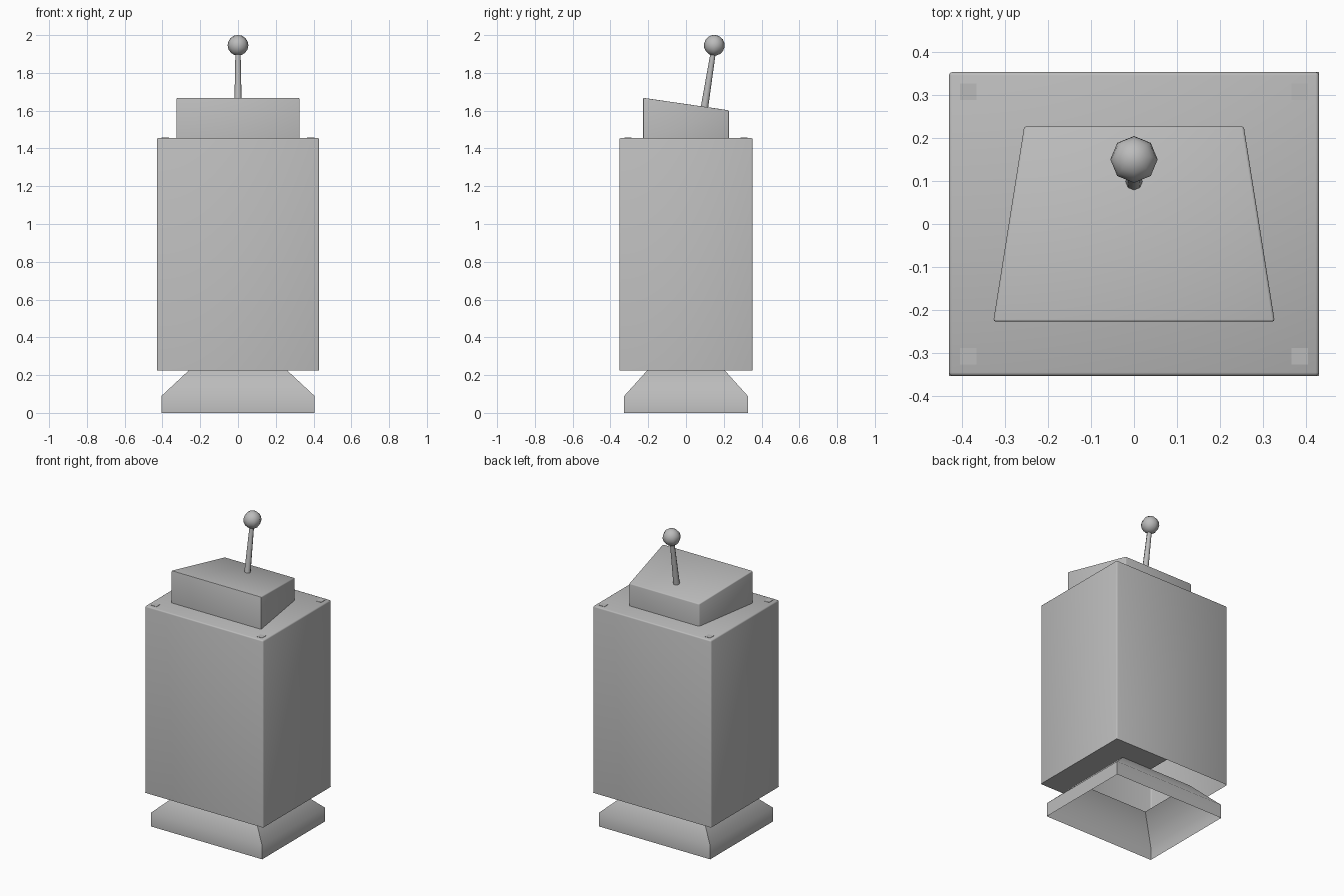
import bpy, bmesh, math
from mathutils import Vector

if "Cube" in bpy.data.objects:
    bpy.data.objects.remove(bpy.data.objects["Cube"])

GREY = (0.5, 0.5, 0.5, 1)
grey = bpy.data.materials.new("plain_grey")
grey.use_nodes = True
grey.diffuse_color = GREY
grey.node_tree.nodes["Principled BSDF"].inputs["Base Color"].default_value = GREY


def finish(name, bm, angle=30):
    mesh = bpy.data.meshes.new(name)
    bm.to_mesh(mesh)
    bm.free()
    mesh.materials.append(grey)
    ob = bpy.data.objects.new(name, mesh)
    bpy.context.collection.objects.link(ob)
    bpy.ops.object.select_all(action='DESELECT')
    ob.select_set(True)
    bpy.context.view_layer.objects.active = ob
    bpy.ops.object.shade_smooth_by_angle(angle=math.radians(angle))
    return ob


def rect(bm, hx, hy, z):
    return [bm.verts.new((sx * hx, sy * hy, z))
            for sx, sy in ((-1, -1), (1, -1), (1, 1), (-1, 1))]


def bridge(bm, low, high):
    for i in range(4):
        j = (i + 1) % 4
        bm.faces.new((low[i], low[j], high[j], high[i]))


def soften(bm, edges, width):
    bmesh.ops.bevel(bm, geom=edges, offset=width, segments=2,
                    affect='EDGES', profile=0.5)


# Open flared foot, a single skin
bm = bmesh.new()
rings = [rect(bm, 0.405, 0.327, 0), rect(bm, 0.405, 0.327, 0.09),
         rect(bm, 0.26, 0.205, 0.225)]
bridge(bm, rings[0], rings[1])
bridge(bm, rings[1], rings[2])
finish("flared_foot", bm, 55)

# Hollow cabinet, with softened upper edges
bm = bmesh.new()
low, high = rect(bm, 0.43, 0.353, 0.225), rect(bm, 0.43, 0.353, 1.455)
bridge(bm, low, high)
bm.faces.new(high)
soften(bm, [e for e in bm.edges if max(v.co.z for v in e.verts) > 1], 0.008)
finish("cabinet", bm, 50)

# Underside plates around the neck, leaving one corner open
bm = bmesh.new()
for x0, x1, y0, y1 in ((0.26, 0.43, -0.353, 0.353), (0.04, 0.26, 0.205, 0.353),
                       (-0.43, 0.26, -0.353, -0.205)):
    bm.faces.new([bm.verts.new((x, y, 0.225))
                  for x, y in ((x0, y0), (x0, y1), (x1, y1), (x1, y0))])
finish("cabinet_underside", bm)

# Small square caps on the cabinet top
for sx, side in ((-1, "right"), (1, "left")):
    for sy, end in ((-1, "front"), (1, "back")):
        bm = bmesh.new()
        bmesh.ops.create_cube(bm, size=1)
        bmesh.ops.scale(bm, vec=(0.038, 0.038, 0.004), verts=bm.verts)
        bmesh.ops.translate(bm, vec=(sx * 0.385, sy * 0.307, 1.455), verts=bm.verts)
        finish(f"corner_cap_{end}_{side}", bm)

# Wedge head, narrower and lower at the back
bm = bmesh.new()
low, high = rect(bm, 0.327, 0.227, 1.45), rect(bm, 0.327, 0.227, 1.668)
for v in bm.verts:
    if v.co.y > 0:
        v.co.x *= 0.78
for v in high:
    if v.co.y > 0:
        v.co.z = 1.602
bridge(bm, low, high)
bm.faces.new(high)
bm.faces.new(low[::-1])
soften(bm, [e for e in bm.edges if max(v.co.z for v in e.verts) > 1.5], 0.006)
finish("wedge_head", bm, 50)

# Leaning tapered rod and its ball
foot, tip = Vector((0, 0.095, 1.6)), Vector((0, 0.15, 1.946))
lean = (tip - foot).to_track_quat('Z', 'Y')

bm = bmesh.new()
bmesh.ops.create_cone(bm, segments=8, radius1=0.02, radius2=0.013,
                      depth=(tip - foot).length, cap_ends=True)
rod = finish("rod", bm, 50)
rod.location = (foot + tip) / 2

bm = bmesh.new()
bmesh.ops.create_uvsphere(bm, u_segments=8, v_segments=8, radius=0.055)
ball = finish("rod_ball", bm, 60)
ball.location = tip
for ob in (rod, ball):
    ob.rotation_mode = 'QUATERNION'
    ob.rotation_quaternion = lean
